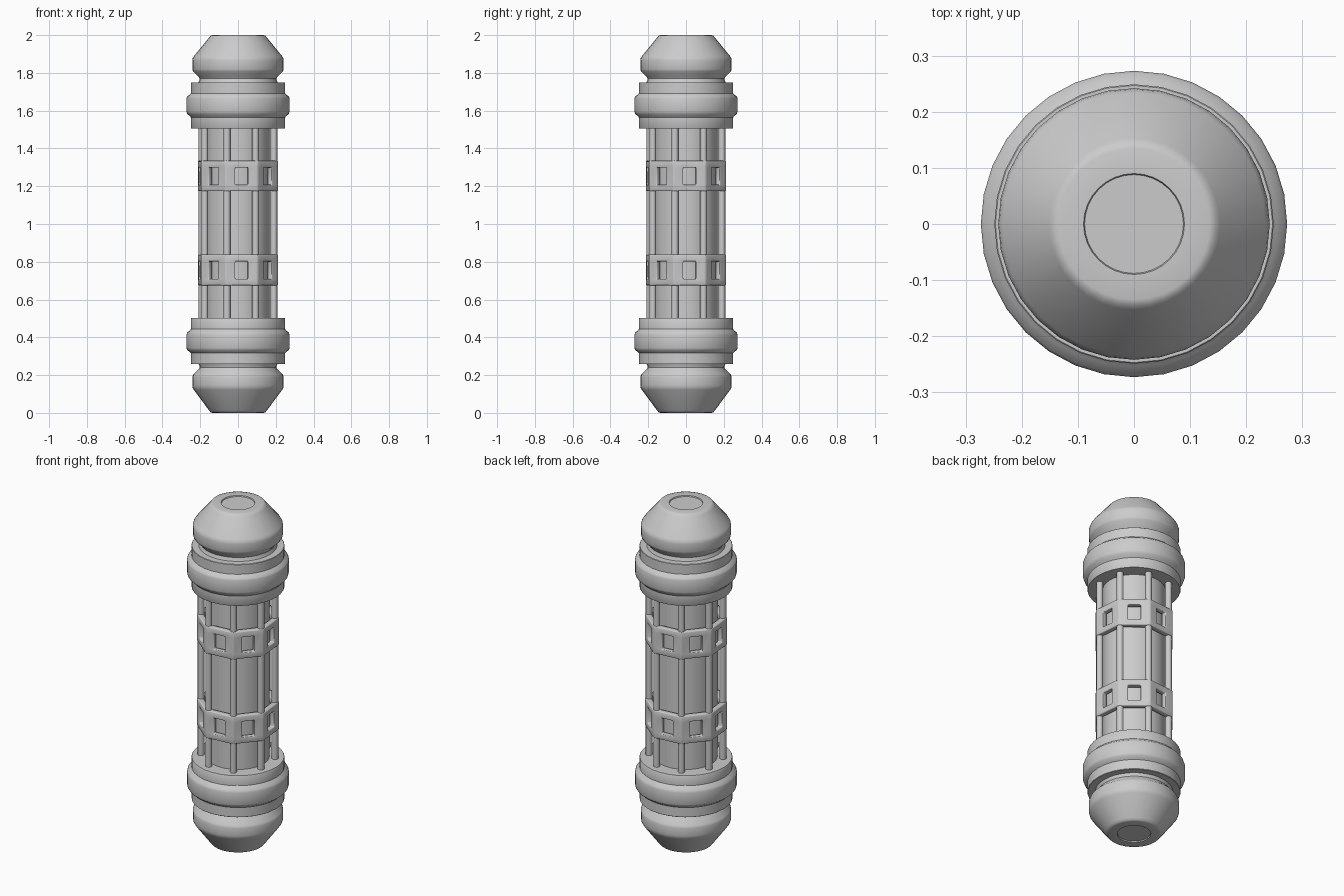
import bpy, bmesh, math
from math import sin, cos, radians

if "Cube" in bpy.data.objects:
    bpy.data.objects.remove(bpy.data.objects["Cube"])

PHASE = radians(-90 + 28)      # angle of the first rod
N = 8                          # rods / lattice panels


def finish(name, bm, angle=35):
    bmesh.ops.recalc_face_normals(bm, faces=bm.faces)
    me = bpy.data.meshes.new(name)
    bm.to_mesh(me)
    bm.free()
    ob = bpy.data.objects.new(name, me)
    bpy.context.collection.objects.link(ob)
    bpy.ops.object.select_all(action='DESELECT')
    bpy.context.view_layer.objects.active = ob
    ob.select_set(True)
    bpy.ops.object.shade_smooth_by_angle(angle=radians(angle))
    return ob


def lathe(name, profile, sides=32, angle=35):
    """Revolve (radius, z) points around z; the two ends are closed flat."""
    bm = bmesh.new()
    rings = [[bm.verts.new((r * cos(2 * math.pi * i / sides),
                            r * sin(2 * math.pi * i / sides), z))
              for i in range(sides)] for r, z in profile]
    for a, b in zip(rings, rings[1:]):
        for i in range(sides):
            j = (i + 1) % sides
            bm.faces.new((a[i], a[j], b[j], b[i]))
    bm.faces.new(rings[0])
    bm.faces.new(rings[-1])
    return finish(name, bm, angle)


# profiles of the upper end, mirrored for the lower end
cap = [(0.088, 1.994), (0.09, 2.0), (0.135, 2.0), (0.145, 1.997), (0.153, 1.987),
       (0.234, 1.888), (0.24, 1.877), (0.242, 1.865), (0.242, 1.82), (0.238, 1.808),
       (0.208, 1.779), (0.203, 1.77), (0.205, 1.76), (0.215, 1.74)]
collar = [(0.15, 1.75), (0.247, 1.75), (0.249, 1.748), (0.249, 1.692), (0.254, 1.687),
          (0.269, 1.675), (0.273, 1.665), (0.273, 1.595), (0.269, 1.583),
          (0.254, 1.57), (0.249, 1.563), (0.249, 1.508), (0.247, 1.505), (0.15, 1.505)]


def mirrored(profile):
    # lower end sits a hair higher than an exact mirror, except at the tip
    return [(r, 2 - z + (0.01 if z < 1.95 else 0)) for r, z in profile]


lathe("upper_cap", cap)
lathe("lower_cap", mirrored(cap))
lathe("upper_collar", collar)
lathe("lower_collar", [(r, 2.008 - z) for r, z in collar])

# inner core
lathe("core", [(0.168, 0.4), (0.168, 1.6)])

# rods around the core
bm = bmesh.new()
for k in range(N):
    a = PHASE + k * math.tau / N
    new = bmesh.ops.create_cone(bm, cap_ends=True, segments=12, radius1=0.018,
                                radius2=0.018, depth=1.06)['verts']
    bmesh.ops.translate(bm, verts=new, vec=(0.199 * cos(a), 0.199 * sin(a), 1.005))
finish("rods", bm, 50)


# octagonal bands with a window in each side
def band(name, z0, z1):
    R = 0.222
    bm = bmesh.new()
    us = [0, 0.30, 0.70, 1]
    zs = [z0, z0 + 0.034, z1 - 0.036, z1]
    for k in range(N):
        a, b = (PHASE + (k + i) * math.tau / N for i in (0, 1))
        grid = [[bm.verts.new((R * (cos(a) * (1 - u) + cos(b) * u),
                               R * (sin(a) * (1 - u) + sin(b) * u), z))
                 for u in us] for z in zs]
        for i in range(3):
            for j in range(3):
                if (i, j) != (1, 1):
                    bm.faces.new((grid[i][j], grid[i][j + 1],
                                  grid[i + 1][j + 1], grid[i + 1][j]))
    bmesh.ops.remove_doubles(bm, verts=bm.verts, dist=1e-4)
    loose = [v for v in bm.verts if not v.link_faces]
    bmesh.ops.delete(bm, geom=loose, context='VERTS')
    ob = finish(name, bm, 40)
    # make sure the faces point outward so the thickness goes inward
    p = ob.data.polygons[0]
    if p.normal.x * p.center.x + p.normal.y * p.center.y < 0:
        ob.data.flip_normals()
    s = ob.modifiers.new("thickness", 'SOLIDIFY')
    s.thickness = 0.032
    s.offset = -1
    s.use_even_offset = True
    v = ob.modifiers.new("rounding", 'BEVEL')
    v.width = 0.005
    v.segments = 2
    v.limit_method = 'ANGLE'
    v.angle_limit = radians(30)
    return ob


band("upper_band", 1.174, 1.335)
band("lower_band", 0.675, 0.838)
